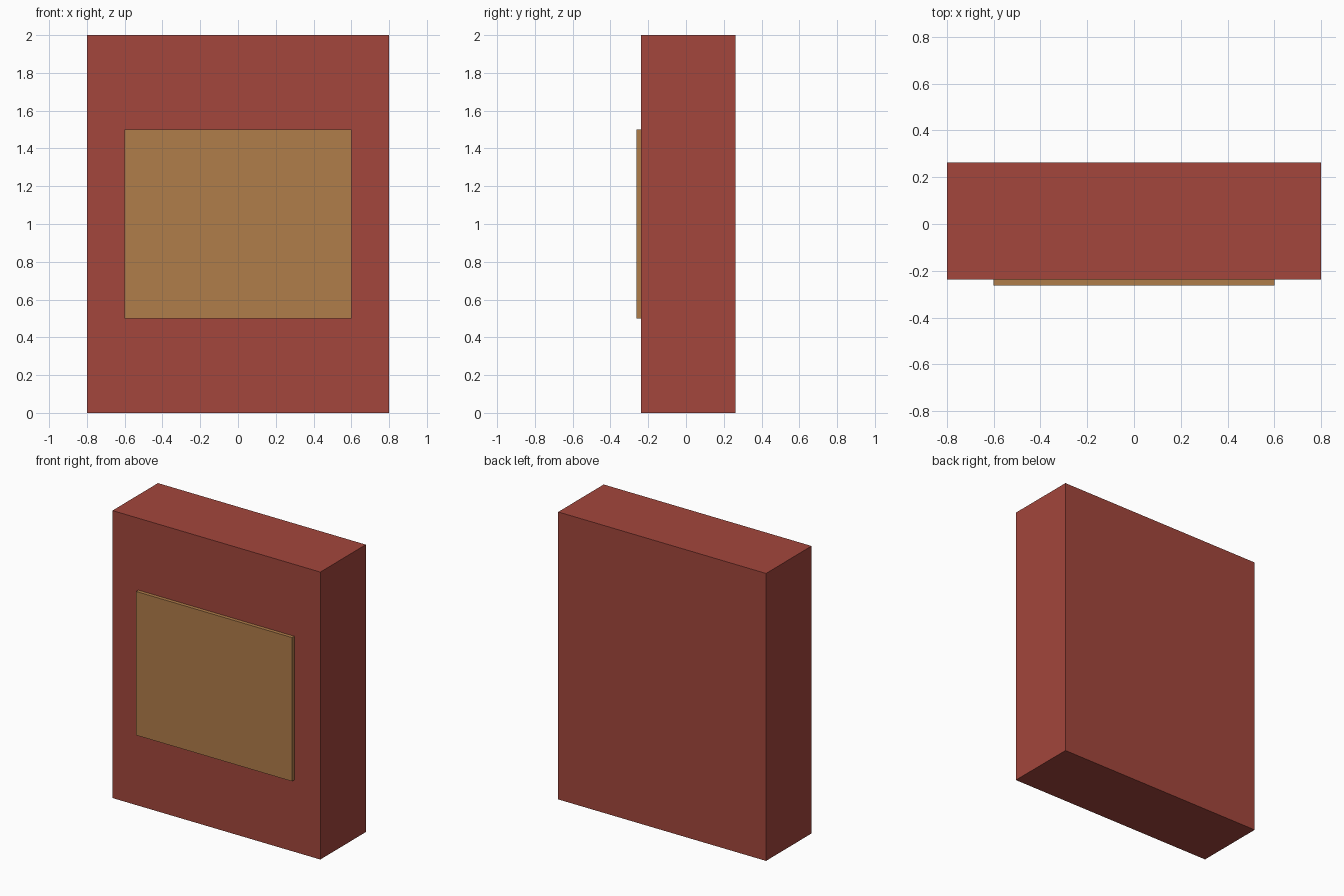
import bpy

if "Cube" in bpy.data.objects:
    bpy.data.objects.remove(bpy.data.objects["Cube"])


def material(name, rgb):
    """Flat material from 8-bit sRGB, stored as linear."""
    lin = [((c / 255 + 0.055) / 1.055) ** 2.4 for c in rgb]
    mat = bpy.data.materials.new(name)
    mat.diffuse_color = (*lin, 1.0)
    mat.use_nodes = True
    mat.node_tree.nodes["Principled BSDF"].inputs["Base Color"].default_value = mat.diffuse_color
    return mat


def box(name, low, high, mat):
    """Axis-aligned box between two corners."""
    centre = [(a + b) / 2 for a, b in zip(low, high)]
    bpy.ops.mesh.primitive_cube_add(size=1, location=centre)
    obj = bpy.context.object
    obj.name = name
    obj.scale = [b - a for a, b in zip(low, high)]
    bpy.ops.object.transform_apply(location=False, rotation=False, scale=True)
    obj.data.materials.append(mat)
    return obj


red = material("brick_red", (163, 70, 60))
tan = material("tan", (176, 125, 74))

# Upright slab
box("body", (-0.8, -0.2375, 0), (0.8, 0.2625, 2), red)

# Raised plate on the front
box("front_panel", (-0.6, -0.2625, 0.5), (0.6, -0.2375, 1.5), tan)
